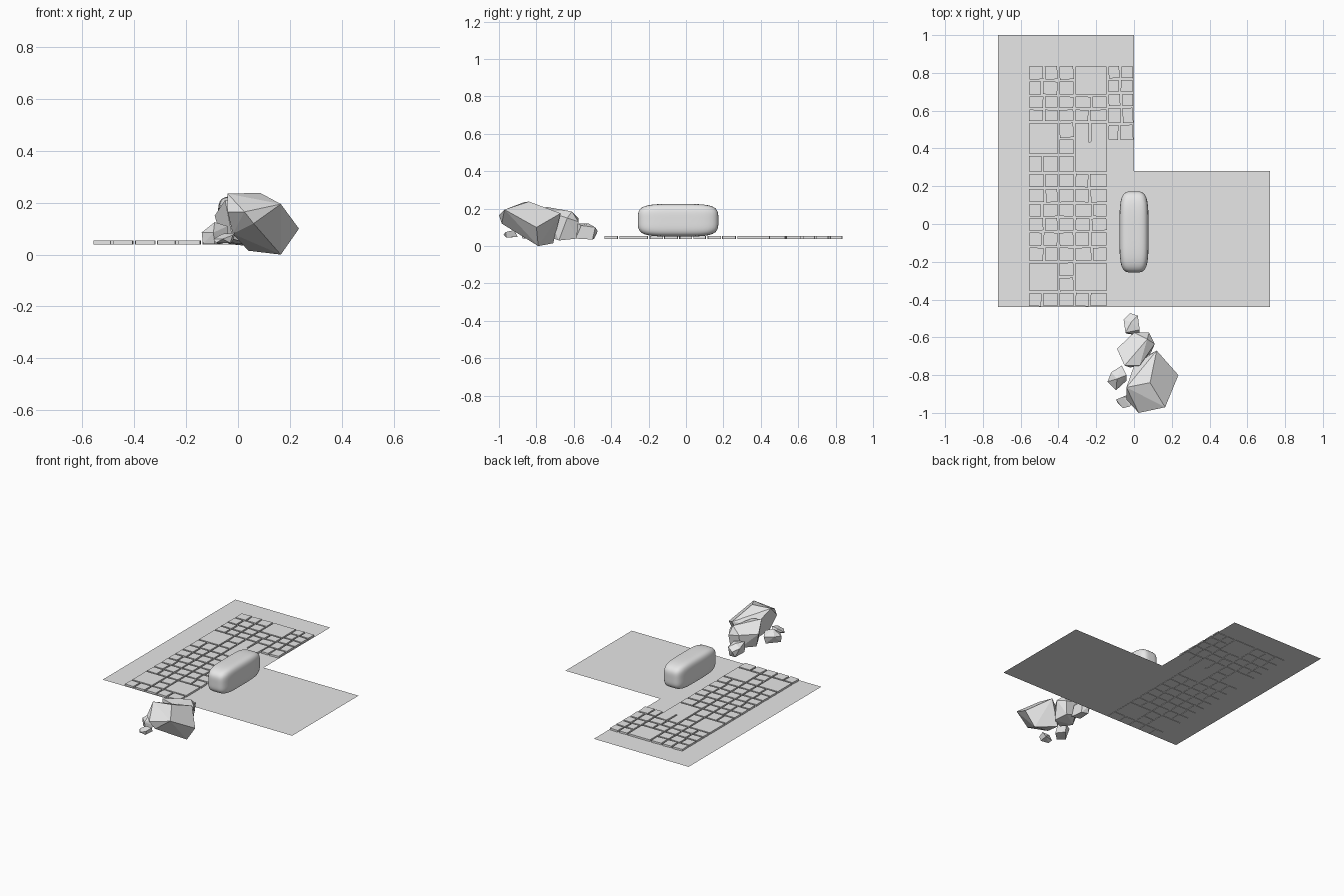
import bpy, bmesh, math, random
from mathutils import Vector, Matrix

if "Cube" in bpy.data.objects:
    bpy.data.objects.remove(bpy.data.objects["Cube"])

random.seed(4)
grey = bpy.data.materials.new("plain_grey")
grey.diffuse_color = (0.8, 0.8, 0.8, 1)
grey.use_nodes = True
grey.node_tree.nodes["Principled BSDF"].inputs["Base Color"].default_value = grey.diffuse_color


def finish(name, bm, smooth=False):
    me = bpy.data.meshes.new(name)
    for f in bm.faces:
        f.smooth = smooth
    bm.to_mesh(me)
    bm.free()
    ob = bpy.data.objects.new(name, me)
    bpy.context.collection.objects.link(ob)
    me.materials.append(grey)
    return ob


# L-shaped ground sheet made of three square tiles
bm = bmesh.new()
outline = [(-.72, -.44), (.72, -.44), (.72, .28), (0, .28), (0, 1), (-.72, 1)]
bm.faces.new([bm.verts.new((x, y, .041)) for x, y in outline])
finish("ground", bm)

# Paving stones: cells kept whole or split into smaller, slightly crooked stones
bm = bmesh.new()


def stone(x0, y0, x1, y1, turn):
    m = (Matrix.Translation(((x0 + x1) / 2, (y0 + y1) / 2, .046))
         @ Matrix.Rotation(turn, 4, 'Z')
         @ Matrix.Diagonal((x1 - x0 - .011, y1 - y0 - .011, .015, 1)))
    bmesh.ops.create_cube(bm, size=1, matrix=m)


def cell(x0, y0, x1, y1, nx, ny):
    if nx * ny == 1:
        stone(x0, y0, x1, y1, 0)
        return
    ym = [y0 + (y1 - y0) * j / ny for j in range(ny + 1)]
    for j in range(ny):
        cut = [x0] + [x0 + (x1 - x0) * (i + random.uniform(-.12, .12)) / nx
                      for i in range(1, nx)] + [x1]
        for i in range(nx):
            stone(cut[i], ym[j], cut[i + 1], ym[j + 1],
                  random.uniform(-.06, .06))


# one row per entry: y start, y end, (left split), (right split)
rows = [(-.44, -.36, (2, 1), (2, 1)), (-.36, -.20, (1, 1), (1, 1)),
        (-.20, -.04, (2, 2), (2, 2)), (-.04, .11, (2, 2), (2, 2)),
        (.11, .27, (2, 2), (2, 2)), (.27, .365, (2, 1), None),
        (.365, .54, (1, 1), (2, 1)), (.54, .68, (2, 2), (2, 2)),
        (.68, .84, (2, 2), (1, 1))]
for y0, y1, left, right in rows:
    cell(-.56, y0, -.40, y1, *left)
    cell(-.40, y0, -.315, y1, 1, 2 if y1 - y0 > .12 else 1)
    if right:
        cell(-.315, y0, -.14, y1, *right)
    else:
        cell(-.315, .27, -.14, .44, 1, 1)
# the corner turns right
for y0, y1, nx, ny in [(.44, .62, 2, 2), (.62, .84, 2, 3)]:
    cell(-.14, y0, 0, y1, nx, ny)
finish("paving_stones", bm)

# Hedge: softly squared rounded block
bm = bmesh.new()
bmesh.ops.create_cube(bm, size=2)
bmesh.ops.subdivide_edges(bm, edges=bm.edges[:], cuts=15, use_grid_fill=True)
P = 4.2
for v in bm.verts:
    c = Vector([math.tan(a * math.pi / 4) for a in v.co])
    c /= sum(abs(a) ** P for a in c) ** (1 / P)
    v.co = (c.x * .077, -.042 + c.y * .215, .138 + c.z * .087)
finish("hedge", bm, True)


# Faceted boulders: convex hulls around a few corner points
def rock(name, pts):
    bm = bmesh.new()
    for p in pts:
        bm.verts.new(p)
    res = bmesh.ops.convex_hull(bm, input=bm.verts[:])
    loose = [v for v in bm.verts if not v.link_faces]
    bmesh.ops.delete(bm, geom=loose, context='VERTS')
    bmesh.ops.dissolve_limit(bm, angle_limit=math.radians(8),
                             verts=bm.verts[:], edges=bm.edges[:])
    bmesh.ops.recalc_face_normals(bm, faces=bm.faces[:])
    finish(name, bm)


rock("large_rock", [
    (-.04, -.865, .235), (.085, -.84, .238), (.165, -.97, .195),
    (.025, -1, .165), (-.04, -.93, .165), (.12, -.67, .175),
    (.235, -.80, .10), (.165, -.79, 0), (.04, -.71, .015),
    (.06, -.985, .12), (-.02, -.88, .08), (0, -.75, .15)])
rock("middle_rock", [
    (-.09, -.66, .15), (0, -.575, .15), (.08, -.575, .13), (.11, -.635, .15),
    (.02, -.65, .19), (.07, -.61, .185), (-.05, -.75, .21), (.03, -.75, .19),
    (-.06, -.68, .05), (.0, -.585, .06), (.07, -.585, .04), (.09, -.68, .03),
    (-.02, -.76, .06)])
rock("front_small_rock", [
    (-.055, -.505, .10), (-.02, -.472, .08), (.02, -.485, .10),
    (.03, -.56, .11), (-.045, -.575, .12), (-.015, -.52, .12),
    (.025, -.59, .04), (-.04, -.58, .045), (-.03, -.49, .04),
    (.02, -.50, .035)])
rock("left_small_rock", [
    (-.14, -.835, .085), (-.12, -.785, .09), (-.065, -.75, .09),
    (-.04, -.80, .11), (-.09, -.82, .125), (-.095, -.88, .085),
    (-.135, -.84, .04), (-.09, -.875, .04), (-.04, -.83, .05),
    (-.07, -.765, .04)])
rock("back_small_rock", [
    (-.095, -.93, .06), (-.06, -.915, .08), (-.01, -.92, .085),
    (-.02, -.965, .075), (-.06, -.975, .06), (-.085, -.95, .045),
    (-.03, -.96, .045), (-.02, -.90, .05)])
